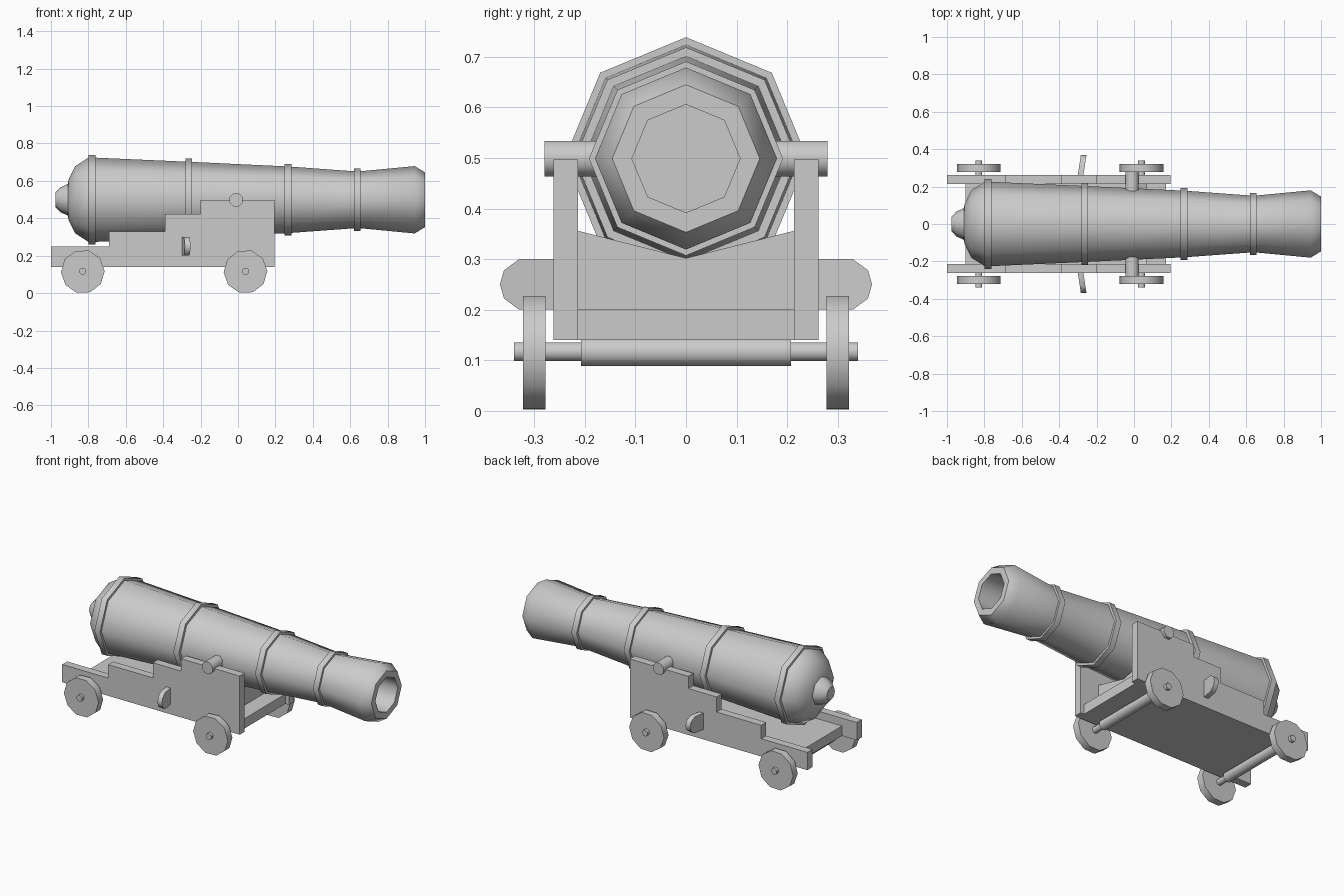
import bpy, bmesh, math
from mathutils import Matrix, Vector

cube = bpy.data.objects.get("Cube")
if cube:
    bpy.data.objects.remove(cube, do_unlink=True)

grey = bpy.data.materials.new("plain_grey")
grey.use_nodes = True
COLOUR = (0.6, 0.6, 0.6, 1)
grey.diffuse_color = COLOUR
grey.node_tree.nodes["Principled BSDF"].inputs["Base Color"].default_value = COLOUR


def finish(name, bm, smooth=None):
    """Turn a bmesh into an object, optionally smooth below an angle."""
    bmesh.ops.recalc_face_normals(bm, faces=bm.faces)
    mesh = bpy.data.meshes.new(name)
    bm.to_mesh(mesh)
    bm.free()
    mesh.materials.append(grey)
    ob = bpy.data.objects.new(name, mesh)
    bpy.context.collection.objects.link(ob)
    if smooth:
        bpy.ops.object.select_all(action='DESELECT')
        ob.select_set(True)
        bpy.context.view_layer.objects.active = ob
        bpy.ops.object.shade_smooth_by_angle(angle=math.radians(smooth))
    return ob


def extrude(name, points, vector, smooth=None):
    """Solid made by sweeping a flat outline along a vector."""
    bm = bmesh.new()
    face = bm.faces.new([bm.verts.new(p) for p in points])
    moved = bmesh.ops.extrude_face_region(bm, geom=[face], use_keep_orig=True)
    verts = [g for g in moved["geom"] if isinstance(g, bmesh.types.BMVert)]
    bmesh.ops.translate(bm, verts=verts, vec=Vector(vector))
    return finish(name, bm, smooth)


def rod(name, x, z, radius, y0, y1, sides, turn=0):
    """Cylinder lying across the model."""
    pts = []
    for i in range(sides):
        a = math.tau * i / sides + turn
        pts.append((x + radius * math.cos(a), y0, z + radius * math.sin(a)))
    return extrude(name, pts, (0, y1 - y0, 0), 46)


def lathe_x(name, profile, z, sides):
    """Revolve (x, radius) pairs about a lengthwise axis, capping both ends."""
    bm = bmesh.new()
    rings = []
    for x, r in profile:
        rings.append([bm.verts.new((x, r * math.sin(math.tau * i / sides),
                                    z + r * math.cos(math.tau * i / sides)))
                      for i in range(sides)])
    for a, b in zip(rings, rings[1:]):
        for i in range(sides):
            j = (i + 1) % sides
            bm.faces.new((a[i], a[j], b[j], b[i]))
    bm.faces.new(rings[0])
    bm.faces.new(rings[-1])
    return finish(name, bm, 46)


# Barrel: knob, rounded breech, tapering tube, flared muzzle and hollow bore
AXIS = 0.499
lathe_x("barrel", [
    (-0.975, 0.04), (-0.95, 0.066), (-0.91, 0.085), (-0.905, 0.11),
    (-0.87, 0.18), (-0.80, 0.225), (-0.76, 0.225), (-0.26, 0.203),
    (0.27, 0.178), (0.64, 0.151), (0.945, 0.18), (1.0, 0.146),
    (1.0, 0.107), (0.7, 0.107)], AXIS, 8)

# Raised bands round the barrel
for name, x, r in (("breech_band", -0.78, 0.24), ("rear_band", -0.263, 0.22),
                   ("middle_band", 0.267, 0.192), ("muzzle_band", 0.638, 0.166)):
    w = 0.018
    lathe_x(name, [(x - w, r - 0.025), (x - w, r), (x + w, r), (x + w, r - 0.025)],
            AXIS, 8)

# Trunnions resting on the cheeks
rod("trunnions", -0.01, AXIS, 0.038, -0.28, 0.28, 8, math.pi / 8)

# Stepped carriage cheeks
steps = [(-1, 0.14), (0.195, 0.14), (0.195, 0.497), (-0.2, 0.497), (-0.2, 0.422),
         (-0.39, 0.422), (-0.39, 0.33), (-0.69, 0.33), (-0.69, 0.248), (-1, 0.248)]
for side, s in (("left", 1), ("right", -1)) :
    extrude(side + "_cheek", [(x, s * 0.214, z) for x, z in steps], (0, s * 0.048, 0))

    # Flat half-round lug on the outer face, slanting slightly forward
    lug = [(0.25, 0.2), (0.33, 0.2), (0.36, 0.222), (0.368, 0.25),
           (0.36, 0.278), (0.33, 0.3), (0.25, 0.3)]
    extrude(side + "_lug", [(-0.302 + (y - 0.25) * 0.15, s * y, z) for y, z in lug],
            (0.03, 0, 0), 46)

    # Wheels
    for end, x in (("rear", -0.83), ("front", 0.04)):
        rod(f"{end}_{side}_wheel", x, 0.115, 0.117, s * 0.278, s * 0.322, 10, 0.03)

# Carriage floor and notched front crosspiece
extrude("floor", [(-0.9, -0.214, 0.14), (0.17, -0.214, 0.14),
                  (0.17, -0.214, 0.2), (-0.9, -0.214, 0.2)], (0, 0.428, 0))
extrude("crosspiece", [(0.0, y, z) for y, z in (
    (-0.214, 0.2), (0.214, 0.2), (0.214, 0.356), (0, 0.302), (-0.214, 0.356))],
    (0.07, 0, 0))

# Axle beds and thin axle pins
for end, x in (("rear", -0.83), ("front", 0.04)):
    rod(end + "_axle_bed", x, 0.117, 0.031, -0.208, 0.208, 8, math.pi / 8)
    rod(end + "_axle_pin", x, 0.117, 0.02, -0.34, 0.34, 8, math.pi / 8)
